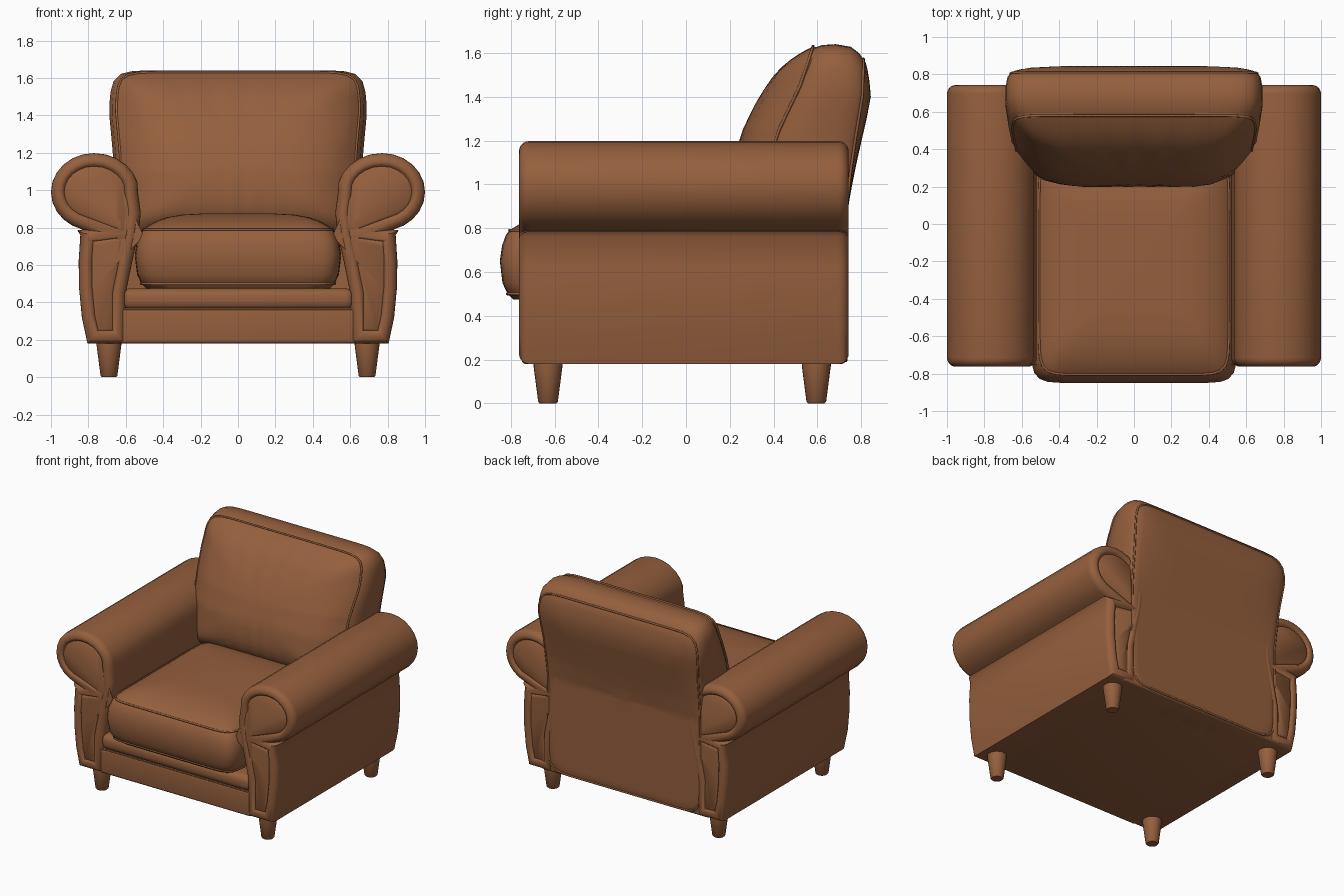
import bpy, bmesh, math

if "Cube" in bpy.data.objects:
    bpy.data.objects.remove(bpy.data.objects["Cube"])

leather = bpy.data.materials.new("brown leather")
leather.diffuse_color = (0.30, 0.115, 0.047, 1)
leather.use_nodes = True
leather.node_tree.nodes["Principled BSDF"].inputs["Base Color"].default_value = leather.diffuse_color


def finish(name, bm, angle=40):
    bmesh.ops.recalc_face_normals(bm, faces=bm.faces)
    me = bpy.data.meshes.new(name)
    bm.to_mesh(me)
    bm.free()
    ob = bpy.data.objects.new(name, me)
    bpy.context.collection.objects.link(ob)
    me.materials.append(leather)
    bpy.ops.object.select_all(action='DESELECT')
    ob.select_set(True)
    bpy.context.view_layer.objects.active = ob
    bpy.ops.object.shade_smooth_by_angle(angle=math.radians(angle))
    return ob


def loft(name, rings, angle=40):
    bm = bmesh.new()
    vs = [[bm.verts.new(p) for p in r] for r in rings]
    n = len(rings[0])
    for a, b in zip(vs, vs[1:]):
        for i in range(n):
            bm.faces.new((a[i], a[(i + 1) % n], b[(i + 1) % n], b[i]))
    bm.faces.new(vs[0])
    bm.faces.new(vs[-1])
    return finish(name, bm, angle)


def squircle(cx, cy, hx, hy, p=12, n=112):
    # rounded rectangle outline
    out = []
    for i in range(n):
        t = 2 * math.pi * (i + 0.5) / n
        c, s = math.cos(t), math.sin(t)
        r = (abs(c) ** p + abs(s) ** p) ** (-1 / p)
        out.append((cx + hx * r * c, cy + hy * r * s))
    return out


def interp(x, pts):
    for (x0, y0), (x1, y1) in zip(pts, pts[1:]):
        if x <= x1:
            t = max(0, (x - x0) / (x1 - x0))
            return y0 + (y1 - y0) * t
    return pts[-1][1]


def piping(name, pts, radius=0.007, closed=True):
    cu = bpy.data.curves.new(name, 'CURVE')
    cu.dimensions = '3D'
    cu.bevel_depth = radius
    cu.bevel_resolution = 2
    sp = cu.splines.new('POLY')
    sp.points.add(len(pts) - 1)
    for q, p in zip(sp.points, pts):
        q.co = (*p, 1)
    sp.use_cyclic_u = closed
    ob = bpy.data.objects.new(name, cu)
    bpy.context.collection.objects.link(ob)
    cu.materials.append(leather)
    bpy.ops.object.select_all(action='DESELECT')
    ob.select_set(True)
    bpy.context.view_layer.objects.active = ob
    bpy.ops.object.convert(target='MESH')


def box(name, x, y0, y1, z0, z1, bevel):
    bm = bmesh.new()
    bmesh.ops.create_cube(bm, size=1)
    for v in bm.verts:
        v.co = (v.co.x * 2 * x, (y0 + y1) / 2 + v.co.y * (y1 - y0),
                (z0 + z1) / 2 + v.co.z * (z1 - z0))
    bmesh.ops.bevel(bm, geom=bm.edges[:], offset=bevel, segments=4,
                    profile=0.5, affect='EDGES')
    return finish(name, bm)


# base, front rail and rolled lip under the seat
box("base", 0.70, -0.72, 0.73, 0.18, 0.44, 0.02)
box("front_rail", 0.63, -0.75, -0.60, 0.18, 0.368, 0.018)
box("front_lip", 0.62, -0.755, -0.50, 0.36, 0.475, 0.045)
piping("front_rail_seam", [(-0.61, -0.745, 0.365), (0.61, -0.745, 0.365)], 0.006, False)

# scroll arms: profile extruded along y, with rounded ends and a sunken panel
prof = [(0.60, 0.18), (0.60, 0.45), (0.565, 0.62), (0.53, 0.78), (0.52, 0.88), (0.535, 0.99)]
for d in range(165, -91, -15):
    a = math.radians(d)
    w = 0.24 if d > 90 else 0.23
    prof.append((0.77 + w * math.cos(a), 0.99 + 0.208 * math.sin(a)))
prof[-1] = (0.86, 0.785)
prof += [(0.843, 0.76), (0.852, 0.62), (0.85, 0.48), (0.835, 0.32), (0.805, 0.18)]
for side, label in ((1, "right"), (-1, "left")):
    bm = bmesh.new()
    y0, y1, R = -0.715, 0.695, 0.048
    a = [bm.verts.new((x * side, y0, z)) for x, z in prof]
    b = [bm.verts.new((x * side, y1, z)) for x, z in prof]
    n = len(prof)
    for i in range(n):
        bm.faces.new((a[i], a[(i + 1) % n], b[(i + 1) % n], b[i]))
    caps = [bm.faces.new(a), bm.faces.new(b)]
    bmesh.ops.recalc_face_normals(bm, faces=bm.faces)
    steps = []
    for k in range(5):
        t0, t1 = k * math.pi / 10, (k + 1) * math.pi / 10
        steps.append((R * (math.cos(t0) - math.cos(t1)), R * (math.sin(t1) - math.sin(t0))))
    steps += [(0.012, -0.004), (0.01, -0.012), (0.01, 0.008)]
    for th, dp in steps:
        bmesh.ops.inset_individual(bm, faces=caps, thickness=th, depth=dp, use_even_offset=True)
    finish("arm_" + label, bm, 50)

# seat cushion with crowned top
cy, hx, hy = -0.225, 0.552, 0.625
rings = []
for ins, z in ((0.4, 0.47), (0.06, 0.475), (0.035, 0.50), (0.012, 0.55), (0, 0.65),
               (0.01, 0.72), (0.028, 0.77), (0.045, 0.79)):
    rings.append([(x, y, z) for x, y in squircle(0, cy, hx - ins, hy - ins)])
low_seam, top_seam = rings[2], rings[7]
for f in (0.97, 0.93, 0.86, 0.75, 0.6, 0.4, 0.2, 0.05):
    z = 0.79 + 0.085 * (1 - f ** 5)
    rings.append([(x, y, z) for x, y in squircle(0, cy, (hx - 0.045) * f, (hy - 0.045) * f)])
loft("seat_cushion", rings)
piping("seat_piping_top", top_seam)
piping("seat_piping_bottom", low_seam)

# back: slanted seam lines at the front and the rear
FRONT = [(0.18, 0.34), (0.85, 0.34), (1.1, 0.375), (1.25, 0.425), (1.45, 0.52), (1.63, 0.58)]
REAR = [(0.18, 0.73), (0.9, 0.735), (1.05, 0.75), (1.2, 0.772), (1.4, 0.805), (1.57, 0.81)]


def taper(x, z):
    return x * interp(z, [(0.9, 0.955), (1.2, 0.97), (1.42, 1.0), (1.7, 0.985)])


# back frame, running down to the base as the rear panel
rings = []
for w, top, bot, mix, off in ((0.3, 1.3, 0.5, 0, 0.03), (0.645, 1.622, 0.2, 0, 0.005),
                              (0.675, 1.636, 0.185, 0, 0.04), (0.69, 1.64, 0.18, 0.45, 0),
                              (0.688, 1.628, 0.18, 0.75, 0), (0.678, 1.60, 0.185, 1, -0.02),
                              (0.662, 1.572, 0.195, 1, 0)):
    rings.append([(taper(x, z), interp(z, FRONT) * (1 - mix) + interp(z, REAR) * mix + off, z)
                  for x, z in squircle(0, (top + bot) / 2, w, (top - bot) / 2, 14)])
rear_seam = rings[-1]
for f in (0.97, 0.92, 0.85, 0.75, 0.6, 0.45, 0.3, 0.15, 0.04):
    rings.append([(taper(x, z), interp(z, REAR) + 0.006
                   + 0.04 * (1 - f ** 6) * interp(z, [(0.9, 0), (1.4, 1)]), z)
                  for x, z in squircle(0, 0.8835, 0.662 * f, 0.6885 * f, 14)])
loft("back_frame", rings)
piping("back_frame_piping", rear_seam)

# plump back cushion with soft vertical folds
rings = []
for f in (1, 0.985, 0.96, 0.92, 0.86, 0.78, 0.68, 0.56, 0.44, 0.32, 0.2, 0.1, 0.03):
    ring = []
    for x, z in squircle(0, 1.19, 0.65 * f, 0.44 * f):
        puff = 1 - f ** 4.5
        fold = 0.005 * math.sin(34 * x / (0.55 + 0.5 * (z - 0.75))) * puff * f
        ring.append((taper(x, z), interp(z, FRONT) - 0.165 * puff + fold, z))
    rings.append(ring)
front_seam = rings[0]
back = [(x * 0.97, y + 0.06, 1.19 + (z - 1.19) * 0.97) for x, y, z in front_seam]
loft("back_cushion", [back] + rings, 60)
piping("back_cushion_piping", front_seam)

# tapered legs
for x in (-0.69, 0.69):
    for y, label in ((-0.63, "front"), (0.595, "rear")):
        leg = []
        for r, z in ((0.038, 0), (0.045, 0.008), (0.066, 0.17), (0.066, 0.21)):
            leg.append([(x + r * math.cos(k * math.pi / 12), y + r * math.sin(k * math.pi / 12), z)
                        for k in range(24)])
        loft(label + "_leg", leg)
